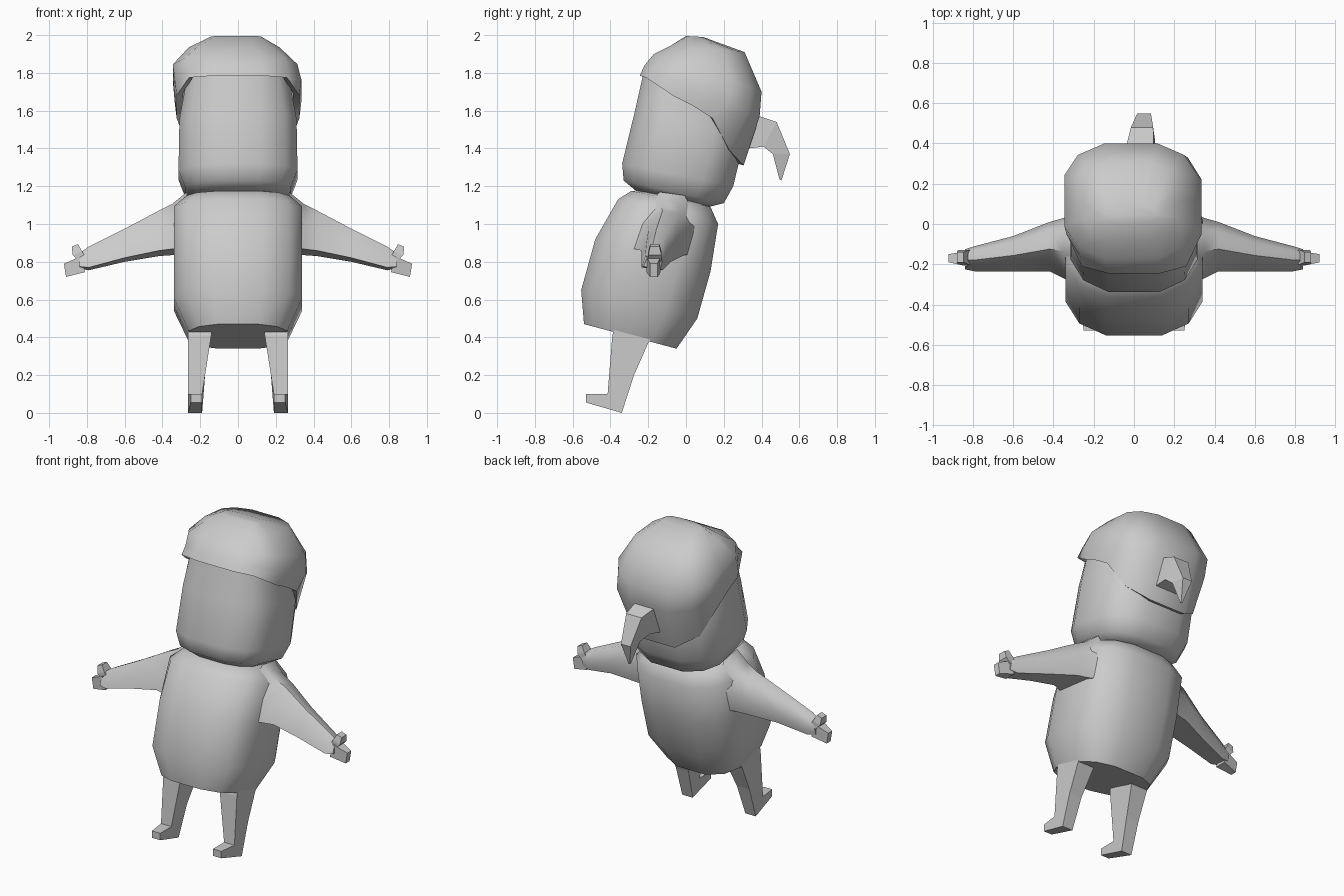
import bpy, bmesh, math

grey = bpy.data.materials.new("plain_grey")
grey.diffuse_color = (0.6, 0.6, 0.6, 1)

# half outline of a rounded-square ring: (side, front-to-back)
HALF = [(0.4, -1), (0.8, -0.8), (1, -0.45), (1, 0), (1, 0.45), (0.8, 0.8), (0.4, 1)]
RING = HALF + [(-u, v) for u, v in reversed(HALF)]


def ring(front, back, hw, dx=0):
    """Tilted rounded ring between a front and a back (y, z) point."""
    pts = []
    for u, v in RING:
        t = (v + 1) / 2
        pts.append((dx + u * hw, front[0] + (back[0] - front[0]) * t,
                    front[1] + (back[1] - front[1]) * t))
    return pts


def loft(name, rings, angle=0, cap_start=True, mirror=False):
    """Skin a list of equal-length point rings into one closed part."""
    bm = bmesh.new()
    rows = [[bm.verts.new(p) for p in r] for r in rings]
    n = len(rows[0])
    for a, b in zip(rows, rows[1:]):
        for i in range(n):
            j = (i + 1) % n
            bm.faces.new((a[i], a[j], b[j], b[i]))
    if cap_start:
        bm.faces.new(rows[0])
    bm.faces.new(rows[-1])
    bmesh.ops.recalc_face_normals(bm, faces=bm.faces)
    me = bpy.data.meshes.new(name)
    bm.to_mesh(me)
    bm.free()
    me.materials.append(grey)
    ob = bpy.data.objects.new(name, me)
    bpy.context.collection.objects.link(ob)
    if mirror:
        ob.modifiers.new("Mirror", 'MIRROR')
    if angle:
        bpy.ops.object.select_all(action='DESELECT')
        bpy.context.view_layer.objects.active = ob
        ob.select_set(True)
        bpy.ops.object.shade_smooth_by_angle(angle=math.radians(angle))
    return ob


# leaning torso
loft("body", [
    ring((-0.54, 0.47), (-0.05, 0.34), 0.26),
    ring((-0.555, 0.65), (0.06, 0.50), 0.34),
    ring((-0.48, 0.92), (0.13, 0.75), 0.34),
    ring((-0.36, 1.13), (0.17, 1.00), 0.34),
    ring((-0.29, 1.175), (0.13, 1.09), 0.27),
    ring((-0.20, 1.18), (0.03, 1.15), 0.15)], 55)

# head block
loft("head", [
    ring((-0.27, 1.18), (0.12, 1.09), 0.22),
    ring((-0.33, 1.23), (0.20, 1.11), 0.28),
    ring((-0.338, 1.32), (0.25, 1.20), 0.315),
    ring((-0.27, 1.60), (0.31, 1.45), 0.31),
    ring((-0.225, 1.80), (0.24, 1.70), 0.27)], 60)

# hair cap with a rim that sweeps down towards the nape
RIM = [(-0.245, 1.785), (-0.21, 1.775), (-0.07, 1.68), (0.03, 1.63),
       (0.14, 1.56), (0.23, 1.39), (0.305, 1.31)]
rim = [(u * 0.325, y, z) for (u, v), (y, z) in zip(RING, RIM + RIM[::-1])]
lip = [(x * 0.9, 0.03 + (y - 0.03) * 0.88, z + 0.01) for x, y, z in rim]
loft("hair", [
    lip, rim,
    ring((-0.22, 1.84), (0.39, 1.57), 0.335),
    ring((-0.17, 1.90), (0.40, 1.70), 0.33, -0.015),
    ring((-0.08, 1.945), (0.31, 1.91), 0.24, -0.02),
    ring((0.0, 1.995), (0.09, 1.99), 0.13, -0.01)], 55, cap_start=False)


def quad(cx, hw, inner, outer):
    return [(cx - hw, *inner), (cx + hw, *inner),
            (cx + hw * 0.85, *outer), (cx - hw * 0.85, *outer)]


# hooked ponytail
loft("ponytail", [
    quad(0.03, 0.08, (0.33, 1.40), (0.39, 1.57)),
    quad(0.04, 0.065, (0.41, 1.41), (0.48, 1.54)),
    quad(0.05, 0.04, (0.46, 1.37), (0.55, 1.37)),
    quad(0.055, 0.006, (0.495, 1.235), (0.505, 1.23))])


def arm_ring(x, yf, yb, zb, zt):
    """Six-sided arm section, rounded over the top."""
    dy, dz = yb - yf, zt - zb
    return [(x, yf, zb + dz * 0.12), (x, yf + dy * 0.15, zb + dz * 0.6),
            (x, yf + dy * 0.45, zt), (x, yf + dy * 0.8, zt - dz * 0.06),
            (x, yb, zb + dz * 0.5), (x, yb - dy * 0.12, zb)]


# tapered arms
loft("arm", [
    arm_ring(0.27, -0.31, 0.07, 0.84, 1.17),
    arm_ring(0.35, -0.27, 0.03, 0.835, 1.105),
    arm_ring(0.42, -0.235, 0.01, 0.83, 1.07),
    arm_ring(0.60, -0.235, -0.06, 0.80, 0.975),
    arm_ring(0.79, -0.235, -0.11, 0.755, 0.88),
    arm_ring(0.84, -0.225, -0.125, 0.765, 0.845)], 50, mirror=True)


def box_ring(x, yf, yb, zb, zt, lean=0):
    return [(x, yf, zb), (x, yb, zb), (x + lean, yb, zt), (x + lean, yf, zt)]


# mitten hands and thumbs
loft("hand", [box_ring(0.81, -0.21, -0.135, 0.745, 0.83, 0.02),
              box_ring(0.91, -0.19, -0.15, 0.72, 0.79, 0.012)], mirror=True)
loft("thumb", [
    [(0.805, -0.20, 0.82), (0.805, -0.13, 0.82), (0.84, -0.13, 0.80), (0.84, -0.20, 0.80)],
    [(0.825, -0.20, 0.855), (0.825, -0.13, 0.855), (0.875, -0.13, 0.835), (0.875, -0.20, 0.835)],
    [(0.847, -0.19, 0.893), (0.847, -0.14, 0.893), (0.88, -0.14, 0.88), (0.88, -0.19, 0.88)]],
    mirror=True)

# legs with pointed feet: one side outline, inner side tapering downwards
LEG = [(-0.375, 0.47), (-0.39, 0.41), (-0.415, 0.10), (-0.53, 0.10), (-0.53, 0.055),
       (-0.34, 0.0), (-0.275, 0.20), (-0.20, 0.37), (-0.17, 0.42)]
inner = [(0.19 - 0.05 * max(0, min(1, (z - 0.1) / 0.32)), y, z) for y, z in LEG]
outer = [(0.25 if y < -0.5 else 0.265, y, z) for y, z in LEG]
loft("leg", [inner, outer], mirror=True)
